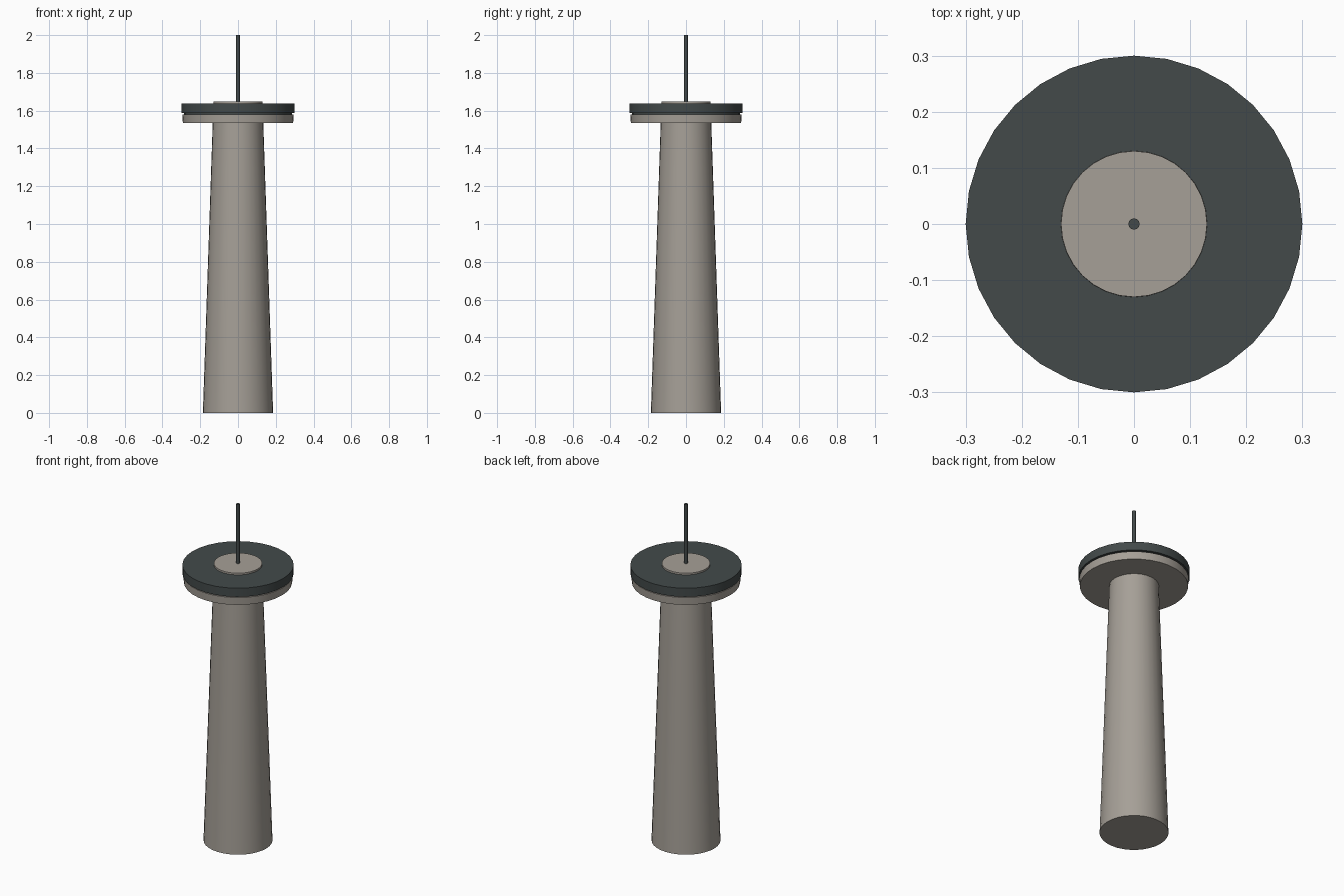
import bpy, bmesh, math

cube = bpy.data.objects.get("Cube")
if cube:
    bpy.data.objects.remove(cube, do_unlink=True)


def material(name, rgb):
    mat = bpy.data.materials.new(name)
    mat.use_nodes = True
    mat.diffuse_color = (*rgb, 1)
    mat.node_tree.nodes["Principled BSDF"].inputs["Base Color"].default_value = (*rgb, 1)
    return mat


def turned(name, profile, mat, sides=32):
    """Solid of revolution from (radius, height) points, capped at both ends."""
    bm = bmesh.new()
    rings = [[bm.verts.new((r * math.cos(math.tau * i / sides),
                            r * math.sin(math.tau * i / sides), z))
              for i in range(sides)] for r, z in profile]
    for low, high in zip(rings, rings[1:]):
        for i in range(sides):
            j = (i + 1) % sides
            bm.faces.new((low[i], low[j], high[j], high[i]))
    bm.faces.new(rings[0][::-1])
    bm.faces.new(rings[-1])
    mesh = bpy.data.meshes.new(name)
    bm.to_mesh(mesh)
    bm.free()
    mesh.materials.append(mat)
    obj = bpy.data.objects.new(name, mesh)
    bpy.context.collection.objects.link(obj)
    bpy.ops.object.select_all(action="DESELECT")
    obj.select_set(True)
    bpy.context.view_layer.objects.active = obj
    bpy.ops.object.shade_smooth_by_angle(angle=math.radians(35))
    return obj


concrete = material("warm grey concrete", (0.38, 0.35, 0.31))
dark = material("dark slate", (0.056, 0.068, 0.068))

# Tapered tower, running up through the platform
turned("tower_shaft", [(0.186, 0), (0.13, 1.648)], concrete)

# Pale lower deck and dark upper deck, separated by a narrow recess
turned("lower_deck", [(0.292, 1.535), (0.295, 1.58)], concrete)
turned("deck_recess", [(0.285, 1.575), (0.285, 1.592)], dark)
turned("upper_deck", [(0.3, 1.587), (0.3, 1.638)], dark)

# Mast
turned("antenna_mast", [(0.01, 1.64), (0.01, 2)], dark, 12)
